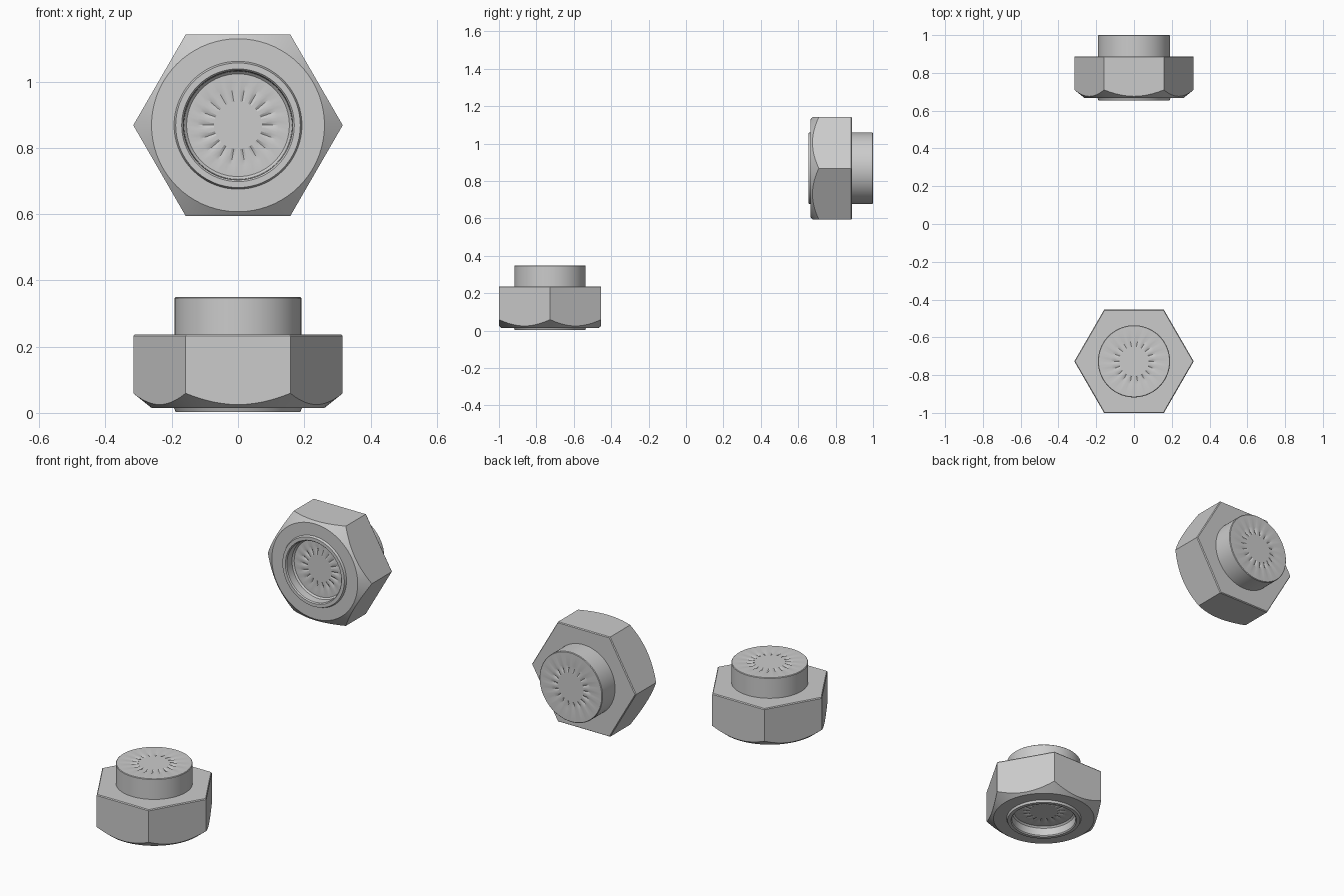
import bpy, bmesh
from math import cos, sin, pi, radians

if "Cube" in bpy.data.objects:
    bpy.data.objects.remove(bpy.data.objects["Cube"])

N = 72            # segments round the axis
R_HEX = 0.316     # corner radius of the hexagon


def hex_radius(a):
    # distance from axis to hexagon edge at angle a (corners on +-x)
    k = a % (pi / 3) - pi / 6
    return R_HEX * cos(pi / 6) / cos(k)


def chamfer_z(r):
    # conical chamfer that trims the hexagon's corners
    return 0.012 + (r - 0.261) * 0.8


def round_ring(r, z):
    return lambda i, a: (r, z)


def dimple_ring(r, z, depth):
    return lambda i, a: (r, z + (depth if i % 4 == 0 else 0))


def capped_nut(name, location, tilt):
    floor, top = 0.055, 0.346
    rings = [
        # recess floor with a ring of radial dimples
        round_ring(0.072, floor), dimple_ring(0.1, floor, 0.008),
        round_ring(0.122, floor), round_ring(0.155, floor),
        # recess wall and raised lip
        round_ring(0.163, floor - 0.008), round_ring(0.165, 0.006),
        round_ring(0.170, 0.0), round_ring(0.188, 0.0),
        round_ring(0.193, 0.012), round_ring(0.261, 0.012),
        # chamfered hexagon
        lambda i, a: (hex_radius(a), chamfer_z(hex_radius(a))),
        lambda i, a: (hex_radius(a), 0.229),
        lambda i, a: (hex_radius(a) - 0.004, 0.234),
        # stud and its dimpled end
        round_ring(0.191, 0.234), round_ring(0.191, top - 0.003),
        round_ring(0.188, top), round_ring(0.122, top),
        dimple_ring(0.1, top, -0.008), round_ring(0.078, top),
    ]
    bm = bmesh.new()
    loops = []
    for ring in rings:
        loop = []
        for i in range(N):
            a = 2 * pi * i / N
            r, z = ring(i, a)
            loop.append(bm.verts.new((r * cos(a), r * sin(a), z)))
        loops.append(loop)
    for lo, hi in zip(loops, loops[1:]):
        for i in range(N):
            j = (i + 1) % N
            bm.faces.new((lo[i], lo[j], hi[j], hi[i]))
    bm.faces.new(loops[0][::-1])
    bm.faces.new(loops[-1])
    bmesh.ops.recalc_face_normals(bm, faces=bm.faces[:])
    mesh = bpy.data.meshes.new(name)
    bm.to_mesh(mesh)
    bm.free()
    obj = bpy.data.objects.new(name, mesh)
    bpy.context.collection.objects.link(obj)
    obj.location = location
    obj.rotation_euler.x = tilt
    bpy.ops.object.select_all(action='DESELECT')
    obj.select_set(True)
    bpy.context.view_layer.objects.active = obj
    bpy.ops.object.shade_smooth_by_angle(angle=radians(25))
    return obj


# upright nut at the front, sideways nut at the back
capped_nut("front_nut", (0, -0.727, 0.003), 0)
capped_nut("back_nut", (0, 0.654, 0.868), -pi / 2)
